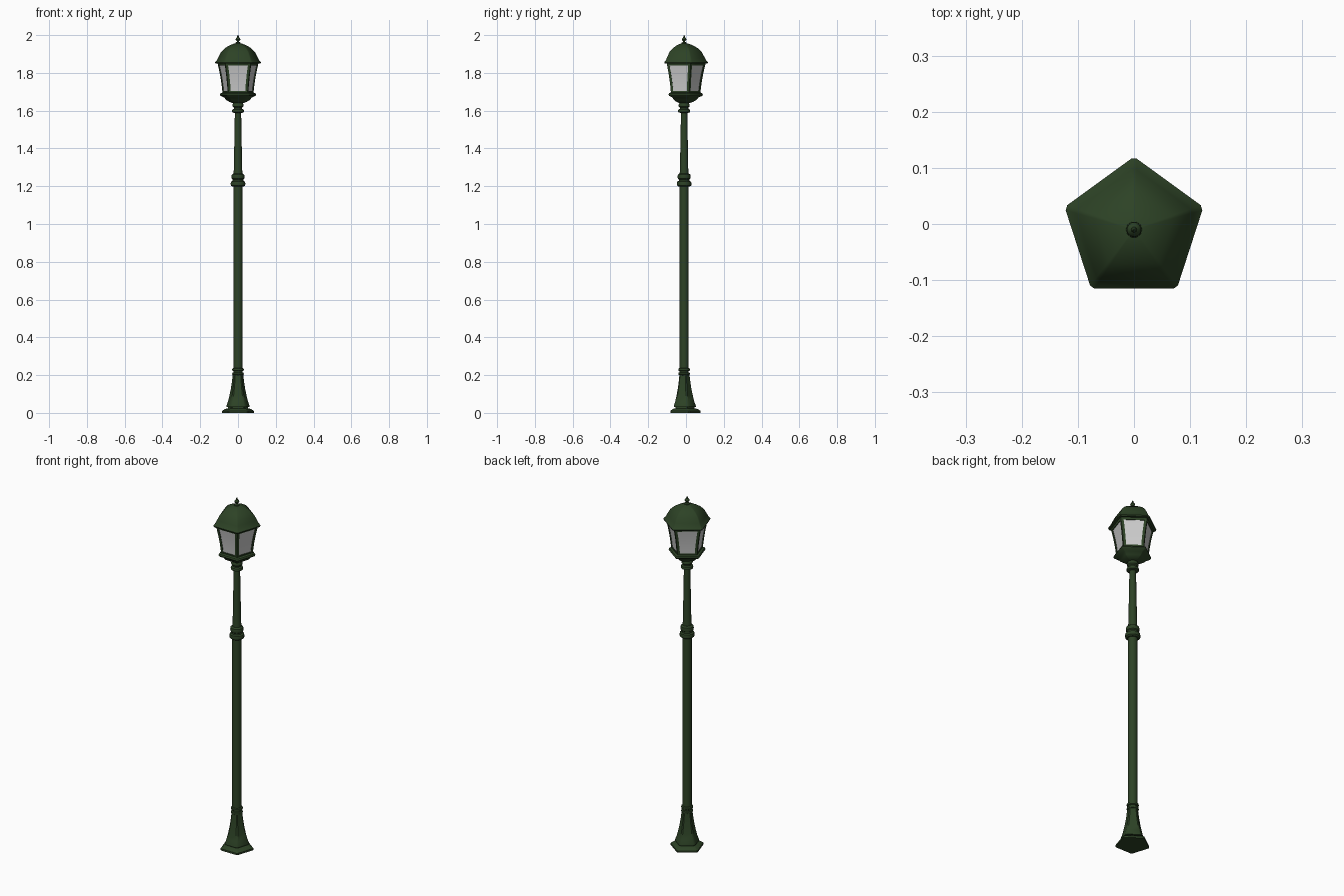
import bpy, math

if "Cube" in bpy.data.objects:
    bpy.data.objects.remove(bpy.data.objects["Cube"])

CY = -0.01  # axis of the post in y, so the pentagonal head is centred
green = bpy.data.materials.new("dark_green")
green.diffuse_color = (0.026, 0.055, 0.019, 1)
green.use_nodes = True
green.node_tree.nodes["Principled BSDF"].inputs["Base Color"].default_value = green.diffuse_color


def loft(name, rings, mat=green, angle=35):
    """Skin a stack of equal-sized closed rings and cap both ends."""
    n = len(rings[0])
    verts = [(x, y + CY, z) for ring in rings for x, y, z in ring]
    faces = [(k * n + i, k * n + (i + 1) % n, (k + 1) * n + (i + 1) % n, (k + 1) * n + i)
             for k in range(len(rings) - 1) for i in range(n)]
    faces += [tuple(reversed(range(n))), tuple(range(len(verts) - n, len(verts)))]
    me = bpy.data.meshes.new(name)
    me.from_pydata(verts, [], faces)
    me.shade_smooth()
    me.set_sharp_from_angle(angle=math.radians(angle))
    if mat:
        me.materials.append(mat)
    ob = bpy.data.objects.new(name, me)
    bpy.context.collection.objects.link(ob)
    return ob


def corner(i, r):
    a = math.radians(90 + 72 * i)
    return r * math.cos(a), r * math.sin(a)


def along(i, j, r, d):
    """Point at distance d from corner i towards corner j."""
    (ax, ay), (bx, by) = corner(i, r), corner(j, r)
    t = d / math.hypot(bx - ax, by - ay)
    return ax + (bx - ax) * t, ay + (by - ay) * t


def penta(profile, cut=0.045):
    """Pentagon rings with slightly clipped corners."""
    return [[(*along(i, i + s, r, cut * r), z) for i in range(5) for s in (-1, 1)]
            for r, z in profile]


def circle(profile, n=20):
    return [[(r * math.cos(2 * math.pi * i / n), r * math.sin(2 * math.pi * i / n), z)
             for i in range(n)] for r, z in profile]


# Foot
loft("base_plate", penta([(.090, 0), (.090, .010), (.074, .021), (.056, .024), (.056, .032)]))
loft("base_flare", penta([(.068, .030), (.067, .038), (.058, .060), (.050, .090),
                          (.042, .125), (.036, .160), (.032, .190), (.030, .205)], 0.12))

# Post and its collars
loft("lower_post", circle([(.024, .18), (.024, 1.21)]))
for k, z in enumerate((.207, .229)):
    loft(f"base_ring_{k}", circle([(.025, z - .008), (.030, z - .005), (.031, z),
                                   (.030, z + .005), (.025, z + .008)]))
loft("middle_collar", circle([(.030, 1.198), (.038, 1.204), (.039, 1.214), (.037, 1.224),
                              (.028, 1.228), (.028, 1.236), (.033, 1.240), (.035, 1.250),
                              (.033, 1.261), (.024, 1.268)]))
loft("upper_post", circle([(.024, 1.26), (.022, 1.29), (.0165, 1.60)]))
loft("top_collar", circle([(.020, 1.588), (.031, 1.592), (.032, 1.600), (.030, 1.606),
                           (.022, 1.610), (.022, 1.616), (.029, 1.622), (.030, 1.630),
                           (.026, 1.638), (.022, 1.648)]))

# Lantern bowl and rim
loft("lantern_bowl", penta([(.030, 1.640), (.048, 1.646), (.066, 1.656), (.078, 1.670),
                            (.098, 1.678), (.102, 1.684), (.098, 1.692), (.084, 1.698)]))

# Glass body, flaring outwards to the roof
glass = [(.081, 1.690), (.084, 1.720), (.089, 1.755), (.096, 1.795), (.104, 1.830), (.110, 1.856)]
loft("glass", penta(glass, 0.01), None)

# Frame bars on the corners
for i in range(5):
    loft(f"corner_bar_{i}", [[(*corner(i, r + .005), z), (*along(i, i + 1, r + .005, .013), z),
                              (*corner(i, r - .012), z), (*along(i, i - 1, r + .005, .013), z)]
                             for r, z in glass])

# Rails above and below the panes
loft("bottom_rail", penta([(.086, 1.690), (.087, 1.704)]))
loft("top_rail", penta([(.110, 1.838), (.115, 1.856)]))

# Roof
loft("roof", penta([(.112, 1.850), (.128, 1.850), (.130, 1.856), (.120, 1.866), (.110, 1.885),
                    (.095, 1.911), (.075, 1.930), (.050, 1.945), (.026, 1.954), (.010, 1.957)]))

# Finial
loft("finial", circle([(.015, 1.950), (.014, 1.960), (.006, 1.964), (.006, 1.968), (.011, 1.972),
                       (.013, 1.978), (.010, 1.984), (.005, 1.988), (.004, 1.994), (.001, 2.0)], 10))
